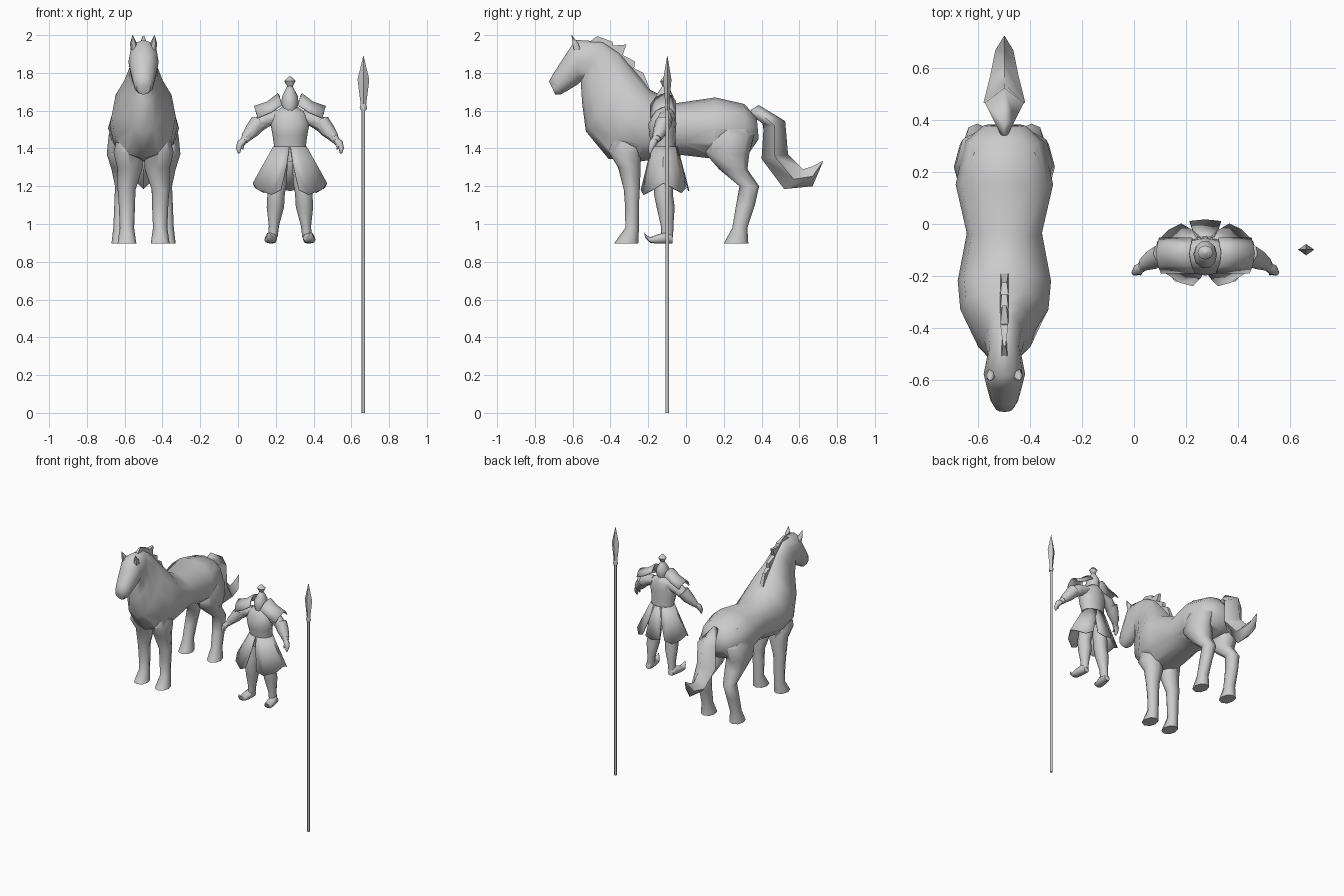
import bpy, bmesh, math
from mathutils import Vector

grey = bpy.data.materials.new("clay_grey")
grey.diffuse_color = (0.6, 0.6, 0.6, 1)


def shade(ob, angle):
    bpy.ops.object.select_all(action='DESELECT')
    ob.select_set(True)
    bpy.context.view_layer.objects.active = ob
    if angle:
        bpy.ops.object.shade_smooth_by_angle(angle=math.radians(angle))


def finish(name, bm, angle=60, thick=0):
    bmesh.ops.remove_doubles(bm, verts=bm.verts, dist=0.0002)
    bmesh.ops.recalc_face_normals(bm, faces=bm.faces)
    me = bpy.data.meshes.new(name)
    bm.to_mesh(me)
    bm.free()
    me.materials.append(grey)
    ob = bpy.data.objects.new(name, me)
    bpy.context.collection.objects.link(ob)
    shade(ob, angle)
    if thick:
        mod = ob.modifiers.new("thickness", 'SOLIDIFY')
        mod.thickness = thick
        mod.offset = 0
    return ob


def fuse(base, parts, angle=60):
    """Union the parts into the base so no hidden surfaces remain."""
    shade(base, 0)
    for p in parts:
        mod = base.modifiers.new("join", 'BOOLEAN')
        mod.operation = 'UNION'
        mod.solver = 'EXACT'
        mod.object = p
        bpy.ops.object.modifier_apply(modifier=mod.name)
        bpy.data.objects.remove(p)
    shade(base, angle)


def ring(c, u, v, n, power=1.0):
    c, u, v = Vector(c), Vector(u), Vector(v)
    sq = lambda t: math.copysign(abs(t) ** power, t) if abs(t) > 1e-6 else 0
    return [c + u * sq(math.cos(2 * math.pi * i / n)) + v * sq(math.sin(2 * math.pi * i / n))
            for i in range(n)]


def skin(name, rings, closed=True, angle=60, thick=0):
    """Join rows of points into a surface, capped when the rows are loops."""
    bm = bmesh.new()
    rows = [[bm.verts.new(p) for p in r] for r in rings]
    n = len(rows[0])
    for a, b in zip(rows, rows[1:]):
        for i in range(n if closed else n - 1):
            j = (i + 1) % n
            bm.faces.new((a[i], a[j], b[j], b[i]))
    if closed:
        bm.faces.new(rows[0])
        bm.faces.new(rows[-1])
    return finish(name, bm, angle, thick)


def column(name, x, stations, n=8, power=0.92, angle=60):
    """Horizontal sections: (dx, y, z, half width, half depth)."""
    return skin(name, [ring((x + dx, y, z), (rx, 0, 0), (0, ry, 0), n, power)
                       for dx, y, z, rx, ry in stations], angle=angle)


def limb(name, stations, n=8):
    """Sections square to a path: (x, y, z, radius)."""
    pts = [Vector(s[:3]) for s in stations]
    rings = []
    for i, s in enumerate(stations):
        d = (pts[min(i + 1, len(pts) - 1)] - pts[max(i - 1, 0)]).normalized()
        u = d.cross(Vector((0, 1, 0))).normalized()
        rings.append(ring(pts[i], u * s[3], d.cross(u) * s[3], n))
    return skin(name, rings)


# ---- horse ----
HX = -0.5
# torso, neck and head: top y, z, bottom y, z, half width
spine = [(.375, 1.56, .385, 1.45, .08), (.31, 1.635, .33, 1.37, .15),
         (.155, 1.67, .15, 1.345, .188), (-.05, 1.64, -.02, 1.365, .145),
         (-.19, 1.71, -.25, 1.33, .18), (-.25, 1.79, -.41, 1.345, .17),
         (-.30, 1.85, -.53, 1.49, .115), (-.35, 1.91, -.55, 1.64, .078),
         (-.44, 1.965, -.557, 1.755, .064), (-.585, 1.975, -.572, 1.74, .08),
         (-.635, 1.90, -.62, 1.71, .068), (-.70, 1.80, -.665, 1.685, .053),
         (-.725, 1.755, -.692, 1.685, .036)]
body = skin("horse_body", [ring((HX, (a + c) / 2, (b + d) / 2), (w, 0, 0),
            (0, (a - c) / 2, (b - d) / 2), 12, .95) for a, b, c, d, w in spine])

legs = []
for s, side in ((-1, "left"), (1, "right")):
    fore = [(.08, -.33, 1.50, .05, .07), (.082, -.325, 1.38, .077, .085),
            (.072, -.30, 1.30, .068, .06), (.09, -.287, 1.18, .047, .042),
            (.088, -.286, 1.10, .043, .037), (.088, -.285, .98, .038, .036),
            (.088, -.317, .896, .05, .064)]
    hind = [(.08, .21, 1.60, .05, .09), (.10, .235, 1.47, .085, .125),
            (.112, .22, 1.37, .083, .115), (.095, .25, 1.29, .075, .075),
            (.105, .335, 1.20, .046, .052), (.115, .315, 1.10, .04, .05),
            (.12, .285, .98, .04, .04), (.12, .265, .896, .05, .065)]
    for nm, leg in (("front", fore), ("hind", hind)):
        legs.append(column(f"horse_{nm}_leg_{side}", HX, [(s * p[0], *p[1:]) for p in leg]))
    # pointed ear
    column(f"horse_ear_{side}", HX, [(s * .05, -.575, 1.92, .018, .02),
           (s * .053, -.585, 1.955, .019, .018), (s * .058, -.605, 2.0, .001, .001)], n=6)
fuse(body, legs, 75)

# tail with a diamond section: upper y, z, lower y, z, half width
tail = [(.345, 1.605, .335, 1.58, .012), (.385, 1.63, .41, 1.53, .04),
        (.525, 1.545, .41, 1.50, .075), (.54, 1.37, .40, 1.345, .08),
        (.62, 1.29, .52, 1.185, .055), (.67, 1.305, .67, 1.20, .035),
        (.725, 1.335, .723, 1.325, .002)]
skin("horse_tail", [ring((HX, (a + c) / 2, (b + d) / 2), (w, 0, 0),
                         (0, (a - c) / 2, (b - d) / 2), 4) for a, b, c, d, w in tail], angle=80)

# mane as a jagged plate, thinner at the tips: y, z, half thickness
mane = [(-.51, 1.965, .012), (-.47, 1.995, .005), (-.39, 1.965, .015), (-.385, 1.945, .015),
        (-.315, 1.95, .008), (-.335, 1.895, .016), (-.27, 1.86, .01), (-.275, 1.825, .016),
        (-.225, 1.80, .01), (-.19, 1.71, .015), (-.27, 1.75, .015), (-.37, 1.87, .015),
        (-.46, 1.93, .015)]
skin("horse_mane", [[(HX + s * w, y, z) for y, z, w in mane] for s in (-1, 1)], angle=0)

# ---- warrior ----
WX = .275
torso = column("warrior_torso", WX, [(0, -.115, 1.33, .09, .06), (0, -.115, 1.41, .084, .062),
       (0, -.125, 1.47, .092, .07), (0, -.125, 1.53, .103, .074),
       (0, -.115, 1.585, .09, .06), (0, -.11, 1.62, .042, .042)], n=12, power=1)
column("warrior_head", WX, [(0, -.12, 1.57, .03, .03), (0, -.122, 1.60, .034, .042),
       (0, -.118, 1.64, .046, .054), (0, -.113, 1.675, .042, .05),
       (0, -.112, 1.705, .027, .032), (0, -.11, 1.73, .014, .015)], n=10, power=1)
column("warrior_topknot", WX, [(0, -.11, 1.725, .013, .013), (0, -.11, 1.757, .03, .027),
       (0, -.11, 1.782, .006, .006)], n=8)

# skirt panels split at the front and beside the back flap: (top angle, bottom angle, hem z)
def skirt_panel(name, cols, flip=1):
    rows = []
    for t in (0, .4, 1):
        row = []
        for a0, a1, hem in cols:
            a = math.radians(a0 + (a1 - a0) * t)
            row.append((WX + flip * (.086 + .109 * t) * math.cos(a),
                        -.113 + (.066 + .062 * t) * math.sin(a), 1.41 + (hem - 1.41) * t))
        rows.append(row)
    skin(name, rows, closed=False, thick=.006, angle=35)

side_cols = [(-88, -76, 1.18), (-62, -60, 1.155), (-35, -30, 1.18), (-5, -4, 1.215),
             (22, 20, 1.19), (48, 44, 1.165), (75, 62, 1.19)]
for s, side in ((-1, "left"), (1, "right")):
    skirt_panel(f"warrior_skirt_{side}", side_cols, s)
skirt_panel("warrior_skirt_back", [(66, 72, 1.19), (90, 90, 1.175), (114, 108, 1.19)])

limbs = []
for s, side in ((-1, "left"), (1, "right")):
    X = lambda d: WX + s * d
    # leg and turned-up shoe
    limbs.append(column(f"warrior_leg_{side}", WX, [(s * .05, -.115, 1.36, .038, .045),
           (s * .066, -.115, 1.22, .05, .052), (s * .073, -.12, 1.16, .046, .05),
           (s * .077, -.108, 1.09, .046, .048), (s * .085, -.10, .99, .027, .033),
           (s * .09, -.10, .93, .025, .032)], power=1))
    shoe = [(-.072, .896, .94, .022), (-.10, .896, .96, .03), (-.15, .896, .945, .032),
            (-.19, .90, .93, .028), (-.215, .925, .945, .012), (-.222, .953, .957, .003)]
    skin(f"warrior_shoe_{side}", [ring((X(.097 + (-.1 - y) * .12), y, (a + b) / 2), (w, 0, 0),
         (0, 0, (b - a) / 2), 8, .8) for y, a, b, w in shoe])
    # arm, flared cuff, hand and thumb
    limbs.append(limb(f"warrior_arm_{side}", [(X(.065), -.11, 1.57, .036),
         (X(.13), -.112, 1.553, .042), (X(.18), -.125, 1.515, .038),
         (X(.225), -.15, 1.465, .028), (X(.245), -.165, 1.44, .02)]))
    limbs.append(limb(f"warrior_cuff_{side}", [(X(.165), -.117, 1.54, .045),
         (X(.20), -.135, 1.495, .04), (X(.236), -.155, 1.455, .026)], n=8))
    limb(f"warrior_hand_{side}", [(X(.24), -.163, 1.445, .018), (X(.262), -.178, 1.425, .021),
         (X(.272), -.187, 1.40, .014), (X(.27), -.192, 1.375, .006)], n=6)
    limb(f"warrior_thumb_{side}", [(X(.25), -.178, 1.43, .01), (X(.252), -.19, 1.41, .008),
         (X(.25), -.195, 1.395, .004)], n=5)
    # draped shoulder plate: distance out, ridge z, edge z
    pad = [(.062, 1.69, 1.63), (.12, 1.645, 1.59), (.19, 1.622, 1.56)]
    skin(f"warrior_shoulder_plate_{side}",
         [[(X(d - .02), -.188, e), (X(d - .008), -.16, (r + e) / 2 + .01), (X(d), -.115, r),
           (X(d - .006), -.08, (r + e) / 2 + .02), (X(d - .012), -.055, e + .02)]
          for d, r, e in pad], closed=False, thick=.007)
fuse(torso, limbs)

# ---- spear ----
SX, SY = .664, -.099
column("spear_shaft", SX, [(0, SY, z, .0095, .0095) for z in (0, 1.61)], n=8, power=1)
column("spear_collar", SX, [(0, SY, 1.60, .013, .013), (0, SY, 1.615, .02, .016),
       (0, SY, 1.635, .014, .013)], n=6, power=1)
column("spear_blade", SX, [(0, SY, 1.62, .013, .011), (0, SY, 1.66, .018, .013),
       (0, SY, 1.765, .031, .022), (0, SY, 1.89, .001, .001)], n=4, power=1, angle=20)
